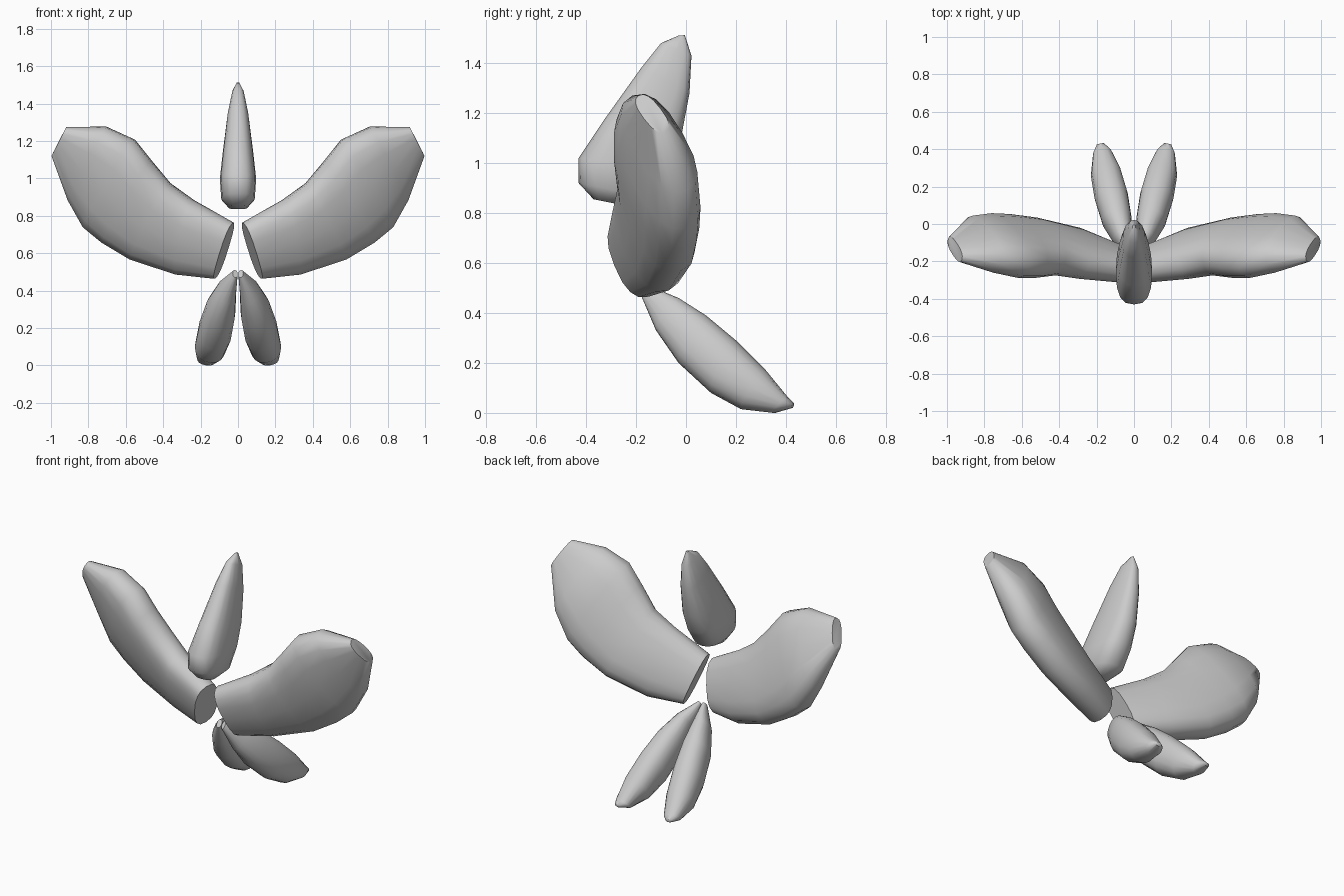
import bpy, bmesh, math
from mathutils import Vector

cube = bpy.data.objects.get("Cube")
if cube:
    bpy.data.objects.remove(cube)

grey = bpy.data.materials.new("plain grey")
grey.use_nodes = True
colour = (0.6, 0.6, 0.6, 1)
grey.diffuse_color = colour
grey.node_tree.nodes["Principled BSDF"].inputs["Base Color"].default_value = colour

SIDES = 16


def loft(name, sections, power, mirrored=False):
    """Skin oval rings; each section is an upper point, a lower point and a half thickness.
    A power below 1 makes the ovals boxier."""
    def soft(v):
        return math.copysign(abs(v) ** power, v)

    pairs = [(Vector(u), Vector(l), t) for u, l, t in sections]
    centres = [(u + l) / 2 for u, l, t in pairs]
    bm = bmesh.new()
    rings = []
    for i, (u, l, t) in enumerate(pairs):
        path = centres[min(i + 1, len(pairs) - 1)] - centres[max(i - 1, 0)]
        half = (u - l) / 2
        side = half.cross(path).normalized() * t
        ring = []
        for k in range(SIDES):
            a = math.tau * k / SIDES
            ring.append(bm.verts.new(centres[i] + half * soft(math.cos(a)) + side * soft(math.sin(a))))
        rings.append(ring)
    for a, b in zip(rings, rings[1:]):
        for k in range(SIDES):
            n = (k + 1) % SIDES
            bm.faces.new((a[k], a[n], b[n], b[k]))
    bm.faces.new(rings[0])
    bm.faces.new(rings[-1])
    bmesh.ops.recalc_face_normals(bm, faces=bm.faces)
    mesh = bpy.data.meshes.new(name)
    bm.to_mesh(mesh)
    bm.free()
    mesh.materials.append(grey)
    obj = bpy.data.objects.new(name, mesh)
    bpy.context.collection.objects.link(obj)
    if mirrored:
        obj.modifiers.new("mirror", 'MIRROR').use_mirror_merge = False
    bpy.ops.object.select_all(action='DESELECT')
    obj.select_set(True)
    bpy.context.view_layer.objects.active = obj
    bpy.ops.object.shade_smooth_by_angle(angle=math.radians(60))


# Broad curved side lobes leaning forward at the top, root to tip
loft("side_lobes", [
    ((0.03, -0.27, 0.76), (0.12, -0.15, 0.465), 0.085),
    ((0.25, -0.245, 0.88), (0.32, -0.07, 0.49), 0.105),
    ((0.37, -0.22, 0.97), (0.57, -0.02, 0.57), 0.115),
    ((0.47, -0.235, 1.09), (0.72, 0.0, 0.66), 0.12),
    ((0.56, -0.235, 1.205), (0.82, 0.005, 0.74), 0.12),
    ((0.71, -0.215, 1.27), (0.905, 0.0, 0.89), 0.105),
    ((0.92, -0.19, 1.27), (0.995, -0.08, 1.125), 0.04),
], 0.8, True)

# Narrow upright lobe, bottom to top: front y, z, back y, z, half width
upright = [
    (-0.37, 0.855, -0.27, 0.835, 0.05),
    (-0.43, 0.92, -0.15, 0.865, 0.09),
    (-0.43, 1.02, -0.075, 0.98, 0.097),
    (-0.33, 1.17, -0.02, 1.10, 0.082),
    (-0.18, 1.38, 0.014, 1.28, 0.057),
    (-0.10, 1.48, 0.022, 1.43, 0.032),
    (-0.03, 1.51, -0.005, 1.512, 0.008),
]
loft("upright_lobe", [((0, fy, fz), (0, by, bz), w) for fy, fz, by, bz, w in upright], 0.75)

# Pointed lower lobes, top to bottom: x, upper y, z, lower y, z, half width
lower = [
    (0.015, -0.15, 0.51, -0.18, 0.47, 0.014),
    (0.06, -0.03, 0.46, -0.12, 0.33, 0.052),
    (0.092, 0.08, 0.39, -0.03, 0.20, 0.08),
    (0.122, 0.20, 0.29, 0.10, 0.08, 0.09),
    (0.15, 0.32, 0.17, 0.22, 0.015, 0.082),
    (0.17, 0.41, 0.06, 0.35, 0.00, 0.05),
    (0.18, 0.43, 0.04, 0.425, 0.02, 0.02),
]
loft("lower_lobes", [((x, uy, uz), (x, ly, lz), w) for x, uy, uz, ly, lz, w in lower], 0.88, True)
